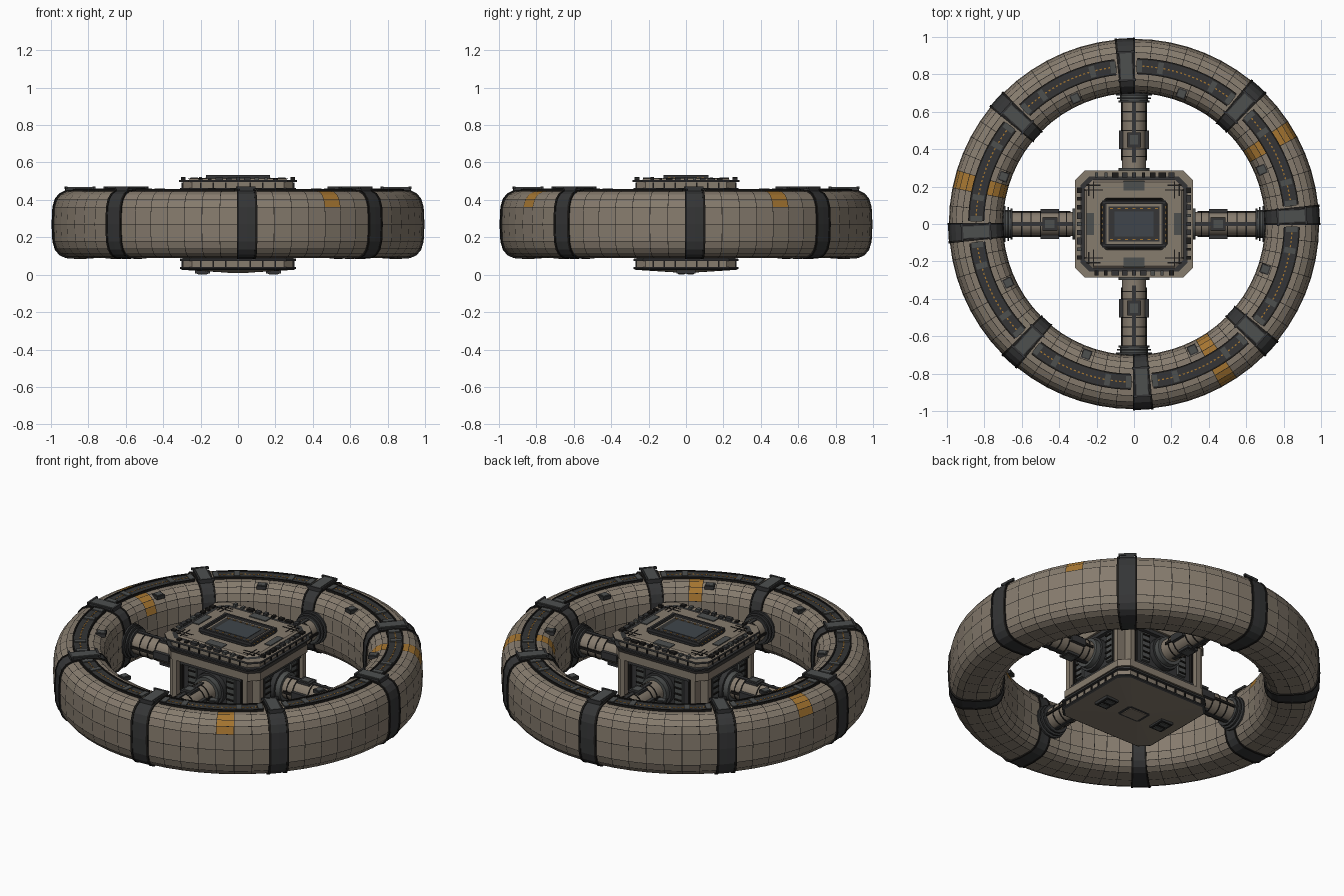
import bpy, bmesh, math, random
from mathutils import Matrix, Vector

cube = bpy.data.objects.get("Cube")
if cube:
    bpy.data.objects.remove(cube)
random.seed(4)

# Colours
COLOURS = {
    "hull beige": (0.24, 0.20, 0.155),
    "dark grey": (0.035, 0.036, 0.037),
    "seam black": (0.012, 0.011, 0.01),
    "plate grey": (0.075, 0.08, 0.078),
    "marker orange": (0.38, 0.18, 0.03),
    "glass slate": (0.05, 0.06, 0.07),
}
MATS = []
for label, rgb in COLOURS.items():
    m = bpy.data.materials.new(label)
    m.use_nodes = True
    m.diffuse_color = (*rgb, 1)
    node = m.node_tree.nodes["Principled BSDF"]
    node.inputs["Base Color"].default_value = (*rgb, 1)
    node.inputs["Roughness"].default_value = 0.8
    MATS.append(m)
HULL, DARK, SEAM, PLATE, ORANGE, GLASS = range(len(MATS))

SEGS, SIDES, MID_R, MID_Z = 64, 20, 0.845, 0.27
STEP = math.tau / SEGS


def finish(bm, name, smooth=False):
    bmesh.ops.recalc_face_normals(bm, faces=bm.faces)
    mesh = bpy.data.meshes.new(name)
    bm.to_mesh(mesh)
    bm.free()
    for m in MATS:
        mesh.materials.append(m)
    ob = bpy.data.objects.new(name, mesh)
    bpy.context.collection.objects.link(ob)
    if smooth:
        bpy.context.view_layer.objects.active = ob
        ob.select_set(True)
        bpy.ops.object.shade_smooth_by_angle(angle=math.radians(40))
        ob.select_set(False)
    return ob


def paint(verts, mat):
    for f in {f for v in verts for f in v.link_faces}:
        f.material_index = mat


def box(bm, centre, size, mat, turn=0.0):
    mx = Matrix.Rotation(turn, 4, "Z") @ Matrix.Translation(centre) @ Matrix.Diagonal((*size, 1))
    paint(bmesh.ops.create_cube(bm, size=1, matrix=mx)["verts"], mat)


def tube(bm, r, x0, x1, mat, turn, sides=16):
    mx = (Matrix.Rotation(turn, 4, "Z") @ Matrix.Translation(((x0 + x1) / 2, 0, MID_Z))
          @ Matrix.Rotation(math.pi / 2, 4, "Y"))
    paint(bmesh.ops.create_cone(bm, cap_ends=True, segments=sides, radius1=r, radius2=r,
                                depth=x1 - x0, matrix=mx)["verts"], mat)


def loft(bm, layers, chamfer):
    """Stack chamfered rectangles (half x, half y, z, colour of the wall below)."""
    rows = []
    for hx, hy, z, _ in layers:
        c = chamfer * min(1, hx / 0.3)
        quarter = [(hx, hy - c), (hx - c, hy)]
        pts = quarter + [(-x, y) for x, y in quarter[::-1]]
        pts += [(-x, -y) for x, y in pts]
        rows.append([bm.verts.new((x, y, z)) for x, y in pts])
    for (a, b), layer in zip(zip(rows, rows[1:]), layers[1:]):
        for i in range(8):
            j = (i + 1) % 8
            bm.faces.new((a[i], a[j], b[j], b[i])).material_index = layer[3]
    bm.faces.new(rows[0]).material_index = layers[0][3]
    bm.faces.new(rows[-1]).material_index = layers[-1][3]


def tube_profile(grow=0.0):
    pts = []
    for k in range(SIDES):
        a = math.tau * k / SIDES
        c, s = math.cos(a), math.sin(a)
        p = 2 / 3.4
        pts.append((MID_R + math.copysign(abs(c) ** p, c) * (0.145 + grow),
                    MID_Z + math.copysign(abs(s) ** p, s) * (0.18 + grow)))
    return pts


def sweep(bm, profile, a0, a1, steps, mat, closed=False):
    """Sweep a closed (radius, z) profile around the vertical axis."""
    n = len(profile)
    rows = []
    for i in range(steps if closed else steps + 1):
        a = a0 + (a1 - a0) * i / steps
        rows.append([bm.verts.new((r * math.cos(a), r * math.sin(a), z)) for r, z in profile])
    for i in range(steps):
        a, b = rows[i], rows[(i + 1) % len(rows)]
        for k in range(n):
            f = bm.faces.new((a[k], b[k], b[(k + 1) % n], a[(k + 1) % n]))
            f.material_index = mat(i, k) if callable(mat) else mat
    if not closed:
        for row in (rows[0], rows[-1]):
            bm.faces.new(row).material_index = mat


def flat_bar(r0, r1, z0, z1):
    return [(r0, z0), (r1, z0), (r1, z1), (r0, z1)]


# Ring hull with panel seams, dark at every eighth segment, orange at three
def hull_colour(i, k):
    if i % 8 == 0:
        return DARK
    return ORANGE if i % 24 == 5 and 1 <= k <= 8 else HULL


bm = bmesh.new()
sweep(bm, tube_profile(), 0, math.tau, SEGS, hull_colour, closed=True)
bmesh.ops.recalc_face_normals(bm, faces=bm.faces)
rims = bmesh.ops.inset_individual(bm, faces=bm.faces[:], thickness=0.0022)["faces"]
for f in rims:
    f.material_index = SEAM
finish(bm, "ring_hull")

# Raised bands, each with a cap plate on top
bm = bmesh.new()
for k in range(8):
    a = k * 8 * STEP
    mid = a + STEP / 2
    sweep(bm, tube_profile(0.004), a + 0.004, a + STEP - 0.004, 2, DARK)
    for edge in (a, a + STEP):
        sweep(bm, tube_profile(0.007), edge - 0.006, edge + 0.006, 1, SEAM)
    box(bm, (MID_R, 0, 0.456), (0.16, 0.075, 0.016), DARK, mid)
    box(bm, (MID_R, 0, 0.465), (0.14, 0.06, 0.008), PLATE, mid)
    for s in (-1, 1):
        box(bm, (MID_R + s * 0.075, 0, 0.465), (0.012, 0.095, 0.012), DARK, mid)
finish(bm, "ring_bands")

# Service track along the ring top, with lights and hatches
bm = bmesh.new()
for k in range(8):
    a = (k * 8 + 1.2) * STEP
    b = (k * 8 + 7.8) * STEP
    sweep(bm, flat_bar(0.803, 0.885, 0.44, 0.454), a, b, 14, DARK)
    for r in (0.805, 0.883):
        sweep(bm, flat_bar(r - 0.004, r + 0.004, 0.44, 0.459), a, b, 14, SEAM)
    for j in range(24):
        t = a + (b - a) * (j + 0.5) / 24
        if j in (0, 5, 18, 23):
            box(bm, (MID_R - 0.001, 0, 0.456), (0.06, 0.03, 0.008), PLATE, t)
        else:
            box(bm, (MID_R, 0, 0.4545), (0.007, 0.011, 0.003), ORANGE, t)
finish(bm, "service_track")

bm = bmesh.new()
for deg in (23, 70, 115, 160, 205, 250, 295, 341):
    t = math.radians(deg)
    box(bm, (0.742, 0, 0.438), (0.05, 0.05, 0.02), DARK, t)
    box(bm, (0.742, 0, 0.449), (0.036, 0.036, 0.004), PLATE, t)
finish(bm, "shoulder_hatches")

# Central hub: underside wedge, slabs, walls and sloped roof
bm = bmesh.new()
loft(bm, [
    (0.075, 0.055, 0.012, DARK), (0.30, 0.27, 0.026, HULL), (0.31, 0.28, 0.032, DARK),
    (0.31, 0.28, 0.04, DARK), (0.295, 0.265, 0.04, DARK), (0.295, 0.265, 0.074, HULL),
    (0.31, 0.28, 0.074, DARK), (0.31, 0.28, 0.085, DARK), (0.285, 0.255, 0.09, DARK),
    (0.285, 0.255, 0.10, SEAM), (0.30, 0.27, 0.10, HULL), (0.30, 0.27, 0.14, HULL),
    (0.265, 0.235, 0.14, DARK), (0.265, 0.235, 0.385, DARK), (0.30, 0.27, 0.385, HULL),
    (0.30, 0.27, 0.43, HULL), (0.285, 0.255, 0.435, SEAM), (0.285, 0.255, 0.45, DARK),
    (0.31, 0.28, 0.455, DARK), (0.31, 0.28, 0.463, DARK), (0.295, 0.265, 0.463, DARK),
    (0.295, 0.265, 0.495, HULL), (0.315, 0.285, 0.495, DARK), (0.315, 0.285, 0.506, DARK),
    (0.285, 0.255, 0.506, HULL), (0.265, 0.235, 0.506, DARK), (0.255, 0.225, 0.514, HULL),
    (0.18, 0.14, 0.514, HULL), (0.17, 0.13, 0.506, SEAM),
], 0.05)
finish(bm, "hub_body")

# Roof hatch: nested frames around a slate skylight
bm = bmesh.new()
for hx, hy, top, mat in ((0.17, 0.125, 0.517, DARK), (0.148, 0.106, 0.521, HULL),
                         (0.135, 0.094, 0.523, DARK), (0.105, 0.068, 0.525, GLASS)):
    box(bm, (0, 0, (0.5 + top) / 2), (hx * 2, hy * 2, top - 0.5), mat)
for s in (-1, 1):
    box(bm, (0, s * 0.115, 0.522), (0.34, 0.012, 0.02), DARK)
    box(bm, (s * 0.16, 0, 0.522), (0.012, 0.23, 0.02), DARK)
    for j in range(7):
        box(bm, (-0.12 + j * 0.04, s * 0.082, 0.524), (0.014, 0.005, 0.003), ORANGE)
        box(bm, (s * 0.17, -0.09 + j * 0.03, 0.519), (0.005, 0.012, 0.003), ORANGE)
finish(bm, "roof_hatch")

# Roof rails, seams and equipment boxes
bm = bmesh.new()
for s in (-1, 1):
    for t in (-1, 1):
        for u in (0.0, 0.025):
            box(bm, (s * 0.217, t * (0.182 + u), 0.5145), (0.10 - u, 0.006, 0.003), SEAM)
            box(bm, (s * (0.217 + u), t * 0.182, 0.5145), (0.006, 0.09 - u, 0.003), SEAM)
    box(bm, (0, s * 0.205, 0.515), (0.11, 0.05, 0.008), PLATE)
    box(bm, (s * 0.235, 0, 0.515), (0.04, 0.12, 0.008), PLATE)
    for j in range(9):
        p = -0.2 + j * 0.05
        w = random.uniform(0.015, 0.04)
        h = random.uniform(0.008, 0.016)
        box(bm, (p, s * 0.262, 0.506 + h / 2), (w, 0.025, h), random.choice((DARK, SEAM, PLATE)))
        box(bm, (s * 0.292, p * 0.9, 0.506 + h / 2), (0.025, w, h), random.choice((DARK, SEAM, PLATE)))
finish(bm, "roof_equipment")

# Hub walls: corner posts, framed panels and small ribs on each side
bm = bmesh.new()
for k in range(4):
    turn = k * math.pi / 2
    depth, half = (0.265, 0.235) if k % 2 == 0 else (0.235, 0.265)
    for s in (-1, 1):
        box(bm, (depth, s * (half - 0.035), 0.2625), (0.06, 0.03, 0.25), HULL, turn)
        box(bm, (depth + 0.008, s * (half - 0.07), 0.2625), (0.02, 0.012, 0.24), SEAM, turn)
        box(bm, (depth + 0.004, s * 0.125, MID_Z), (0.024, 0.05, 0.17), PLATE, turn)
        for j in range(5):
            box(bm, (depth + 0.012, s * 0.125, 0.20 + j * 0.035), (0.02, 0.045, 0.008), SEAM, turn)
    box(bm, (depth + 0.008, 0, 0.375), (0.03, half * 1.5, 0.02), DARK, turn)
    box(bm, (depth + 0.008, 0, 0.15), (0.03, half * 1.5, 0.02), DARK, turn)
    for j in range(7):
        for z in (0.057, 0.479):
            box(bm, (depth + 0.032, (j - 3) * half / 4, z), (0.008, 0.008, 0.03), SEAM, turn)
finish(bm, "hub_walls")

# Underside plates and hatches
bm = bmesh.new()
box(bm, (0, 0, 0.012), (0.11, 0.08, 0.008), HULL)
for s in (-1, 1):
    box(bm, (s * 0.19, 0, 0.014), (0.08, 0.10, 0.016), DARK)
    for t in (-1, 1):
        box(bm, (s * 0.19, t * 0.024, 0.003), (0.05, 0.03, 0.006), PLATE)
        box(bm, (s * 0.19, t * 0.024, 0.009), (0.06, 0.04, 0.01), SEAM)
finish(bm, "underside_hatches")

# Four spokes joining hub and ring
bm = bmesh.new()
for k in range(4):
    turn = k * math.pi / 2
    start = 0.27 if k % 2 == 0 else 0.24
    tube(bm, 0.064, start, 0.73, HULL, turn)
    tube(bm, 0.095, start, start + 0.03, DARK, turn)
    tube(bm, 0.082, start + 0.03, start + 0.06, PLATE, turn)
    for x, r in ((0.655, 0.082), (0.672, 0.09), (0.692, 0.096)):
        tube(bm, r, x - 0.005, x + 0.005, DARK, turn)
    tube(bm, 0.074, 0.65, 0.72, PLATE, turn)
    for x in (0.36, 0.40, 0.50, 0.55, 0.60):
        tube(bm, 0.067, x - 0.003, x + 0.003, SEAM, turn)
    for s in (-1, 1):
        box(bm, (0.49, 0, MID_Z + s * 0.061), (0.32, 0.02, 0.014), DARK, turn)
        box(bm, (0.45, 0, MID_Z + s * 0.066), (0.08, 0.07, 0.014), DARK, turn)
        box(bm, (0.45, 0, MID_Z + s * 0.074), (0.05, 0.045, 0.006), PLATE, turn)
        box(bm, (0.45, s * 0.068, MID_Z), (0.10, 0.022, 0.04), DARK, turn)
        box(bm, (0.50, s * 0.064, MID_Z), (0.32, 0.012, 0.014), SEAM, turn)
finish(bm, "spokes", smooth=True)
